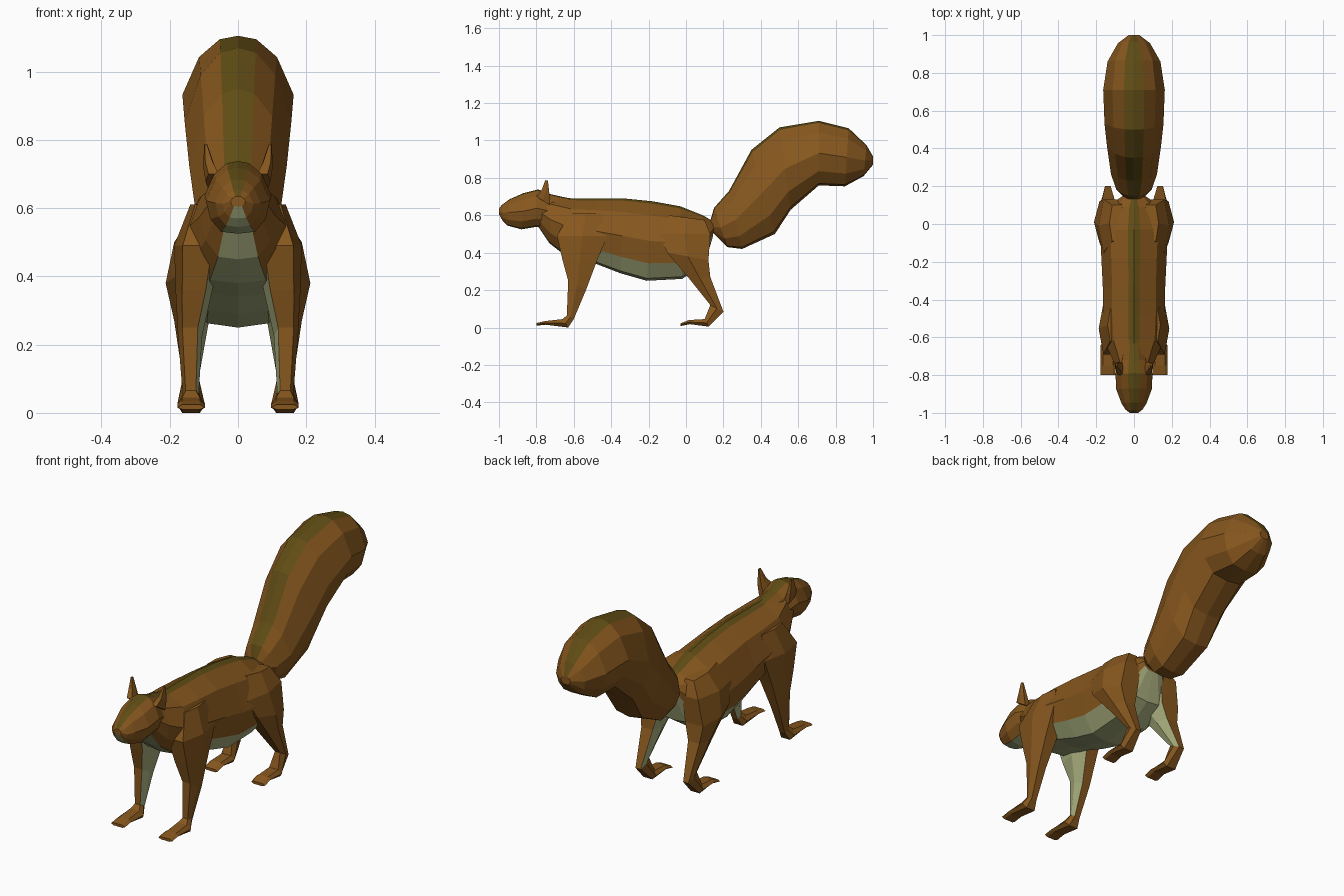
import bpy, bmesh


def material(name, rgb):
    m = bpy.data.materials.new(name)
    m.diffuse_color = (*rgb, 1)
    return m


MATS = [material("brown_fur", (0.24, 0.095, 0.013)),
        material("olive_stripe", (0.115, 0.072, 0.007)),
        material("pale_belly", (0.38, 0.41, 0.20))]


def round_profile(stripe):
    # (across, down) fractions of a closed 12-sided section, starting top centre
    half = [(stripe, .03), (.7, .18), (1, .5), (.86, .78), (.53, .97)]
    right = [(.5 + x / 2, t) for x, t in half]
    left = [(.5 - x / 2, t) for x, t in reversed(half)]
    return [(.5, 0)] + right + [(.5, 1)] + left


LIMB = [(.18, 0), (.82, 0), (1, .5), (.82, 1), (.18, 1), (0, .5)]


def loft(name, rows, profile, colour, mirror=False):
    """rows: (y, z of top/front edge, y, z of bottom/back edge, x_in, x_out)"""
    bm = bmesh.new()
    rings = []
    for y0, z0, y1, z1, xa, xb in rows:
        rings.append([bm.verts.new((xa + (xb - xa) * u,
                                    y0 + (y1 - y0) * t,
                                    z0 + (z1 - z0) * t)) for u, t in profile])
    n = len(profile)
    for r in range(len(rings) - 1):
        a, b = rings[r], rings[r + 1]
        for c in range(n):
            d = (c + 1) % n
            bm.faces.new((a[c], a[d], b[d], b[c])).material_index = colour(r, c)
    bm.faces.new(rings[0])
    bm.faces.new(rings[-1])
    bmesh.ops.recalc_face_normals(bm, faces=bm.faces)
    me = bpy.data.meshes.new(name)
    bm.to_mesh(me)
    bm.free()
    for m in MATS:
        me.materials.append(m)
    ob = bpy.data.objects.new(name, me)
    bpy.context.collection.objects.link(ob)
    if mirror:
        mod = ob.modifiers.new("mirror", 'MIRROR')
        mod.use_mirror_merge = False
    return ob


def centred(rows):
    return [(*r[:4], -r[4], r[4]) for r in rows]


def coat(belly_from):
    # olive along the spine, pale underneath from the given row on
    def colour(r, c):
        if c in (0, 11):
            return 1
        if c in (5, 6) and belly_from is not None:
            return 2
        if c in (4, 7) and belly_from is not None and r >= belly_from:
            return 2
        return 0
    return colour


# Body
loft("body", centred([
    (-.80, .715, -.79, .54, .075),
    (-.72, .705, -.73, .45, .11),
    (-.61, .69, -.64, .38, .155),
    (-.48, .69, -.48, .34, .165),
    (-.33, .69, -.35, .29, .165),
    (-.18, .675, -.21, .25, .172),
    (-.03, .648, -.02, .26, .18),
    (.09, .60, .10, .34, .14),
    (.15, .565, .145, .49, .06)]), round_profile(.18), coat(3))

# Head
loft("head", centred([
    (-1.0, .635, -1.0, .605, .022),
    (-.985, .655, -.98, .57, .045),
    (-.945, .685, -.955, .545, .066),
    (-.87, .718, -.88, .525, .094),
    (-.79, .738, -.80, .538, .098),
    (-.72, .712, -.73, .53, .085),
    (-.62, .69, -.66, .47, .07)]), round_profile(.32), coat(9))

# Bushy tail
loft("tail", centred([
    (.13, .57, .15, .50, .05),
    (.15, .64, .22, .43, .095),
    (.23, .73, .30, .42, .122),
    (.35, .95, .475, .50, .143),
    (.50, 1.07, .56, .63, .156),
    (.71, 1.105, .71, .76, .163),
    (.87, 1.065, .85, .755, .14),
    (.965, .975, .95, .81, .085),
    (1.0, .915, 1.0, .87, .028)]), round_profile(.33), coat(None))


def inner_pale(rows):
    return lambda r, c: 2 if c in (4, 5) and r < rows else 0


# Front legs with feet
loft("front_leg", [
    (-.62, .61, -.45, .61, .06, .14),
    (-.69, .49, -.42, .49, .05, .187),
    (-.66, .36, -.475, .36, .075, .183),
    (-.63, .25, -.535, .20, .105, .176),
    (-.637, .065, -.60, .045, .115, .162),
    (-.66, .045, -.63, 0, .097, .178),
    (-.75, .035, -.75, .015, .097, .178),
    (-.80, .024, -.80, .010, .097, .178)], LIMB, inner_pale(4), True)

# Hind legs with feet
loft("hind_leg", [
    (-.09, .60, .10, .575, .05, .13),
    (-.15, .50, .13, .50, .04, .187),
    (-.10, .40, .12, .36, .05, .212),
    (.01, .27, .13, .27, .085, .187),
    (.13, .12, .20, .085, .115, .162),
    (.10, .045, .12, .005, .097, .178),
    (.015, .04, .02, .018, .097, .178),
    (-.03, .022, -.03, .008, .097, .178)], LIMB, inner_pale(4), True)

# Ears
loft("ear", [
    (-.80, .70, -.73, .655, .048, .095),
    (-.772, .735, -.73, .71, .068, .102),
    (-.752, .788, -.738, .785, .090, .099)], LIMB, lambda r, c: 0, True)
